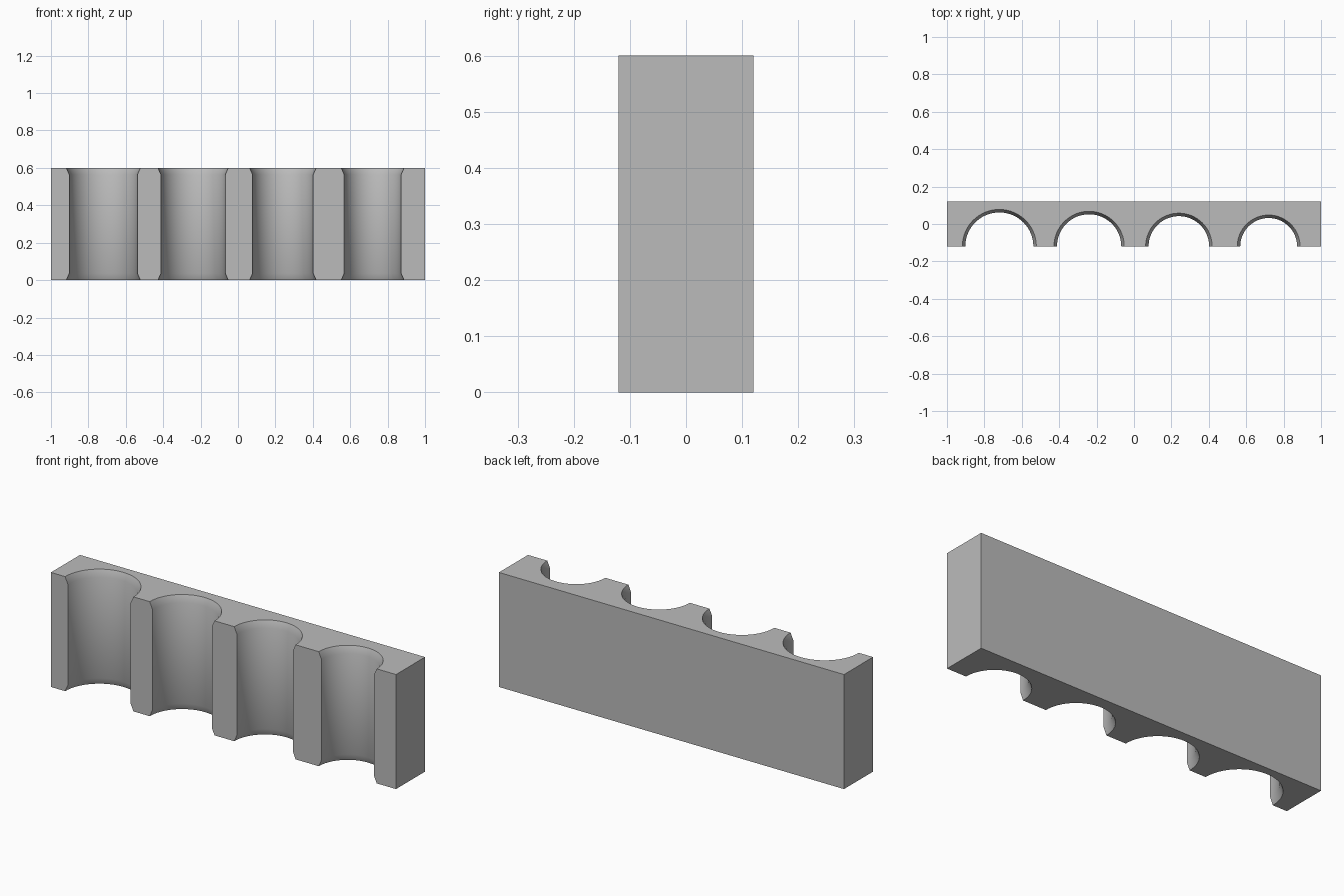
import bpy, bmesh, math

if "Cube" in bpy.data.objects:
    bpy.data.objects.remove(bpy.data.objects["Cube"], do_unlink=True)

WIDTH, DEPTH, HEIGHT = 2.0, 0.24, 0.6
FLARE, FLARE_HEIGHT = 0.016, 0.036
SEGMENTS = 32
# Half-round channels: centre x and radius, shrinking from one end to the other
CHANNELS = [(-0.72, 0.182), (-0.24, 0.172), (0.24, 0.162), (0.72, 0.152)]


def outline(grow):
    """Block cross-section with every channel widened by grow."""
    front = -DEPTH / 2
    points = [(-WIDTH / 2, front)]
    for cx, radius in CHANNELS:
        r = radius + grow
        for i in range(SEGMENTS + 1):
            a = math.pi * (1 - i / SEGMENTS)
            points.append((cx + r * math.cos(a), front + r * math.sin(a)))
    return points + [(WIDTH / 2, front), (WIDTH / 2, -front), (-WIDTH / 2, -front)]


# Grey material
grey = bpy.data.materials.new("plain grey")
grey.use_nodes = True
colour = (0.5, 0.5, 0.5, 1)
grey.diffuse_color = colour
grey.node_tree.nodes["Principled BSDF"].inputs["Base Color"].default_value = colour

# Loft the cross-section through the flared rims
bm = bmesh.new()
levels = [(0, FLARE), (FLARE_HEIGHT, 0), (HEIGHT - FLARE_HEIGHT, 0), (HEIGHT, FLARE)]
rings = [[bm.verts.new((x, y, z)) for x, y in outline(grow)] for z, grow in levels]
for low, high in zip(rings, rings[1:]):
    for i in range(len(low)):
        j = (i + 1) % len(low)
        bm.faces.new((low[i], low[j], high[j], high[i]))
bm.faces.new(rings[0][::-1])
bm.faces.new(rings[-1])
bmesh.ops.recalc_face_normals(bm, faces=bm.faces)

mesh = bpy.data.meshes.new("channel_block")
bm.to_mesh(mesh)
bm.free()
mesh.materials.append(grey)
block = bpy.data.objects.new("channel_block", mesh)
bpy.context.collection.objects.link(block)

# Smooth channels, sharp block edges
bpy.ops.object.select_all(action='DESELECT')
block.select_set(True)
bpy.context.view_layer.objects.active = block
bpy.ops.object.shade_smooth_by_angle(angle=math.radians(35))
